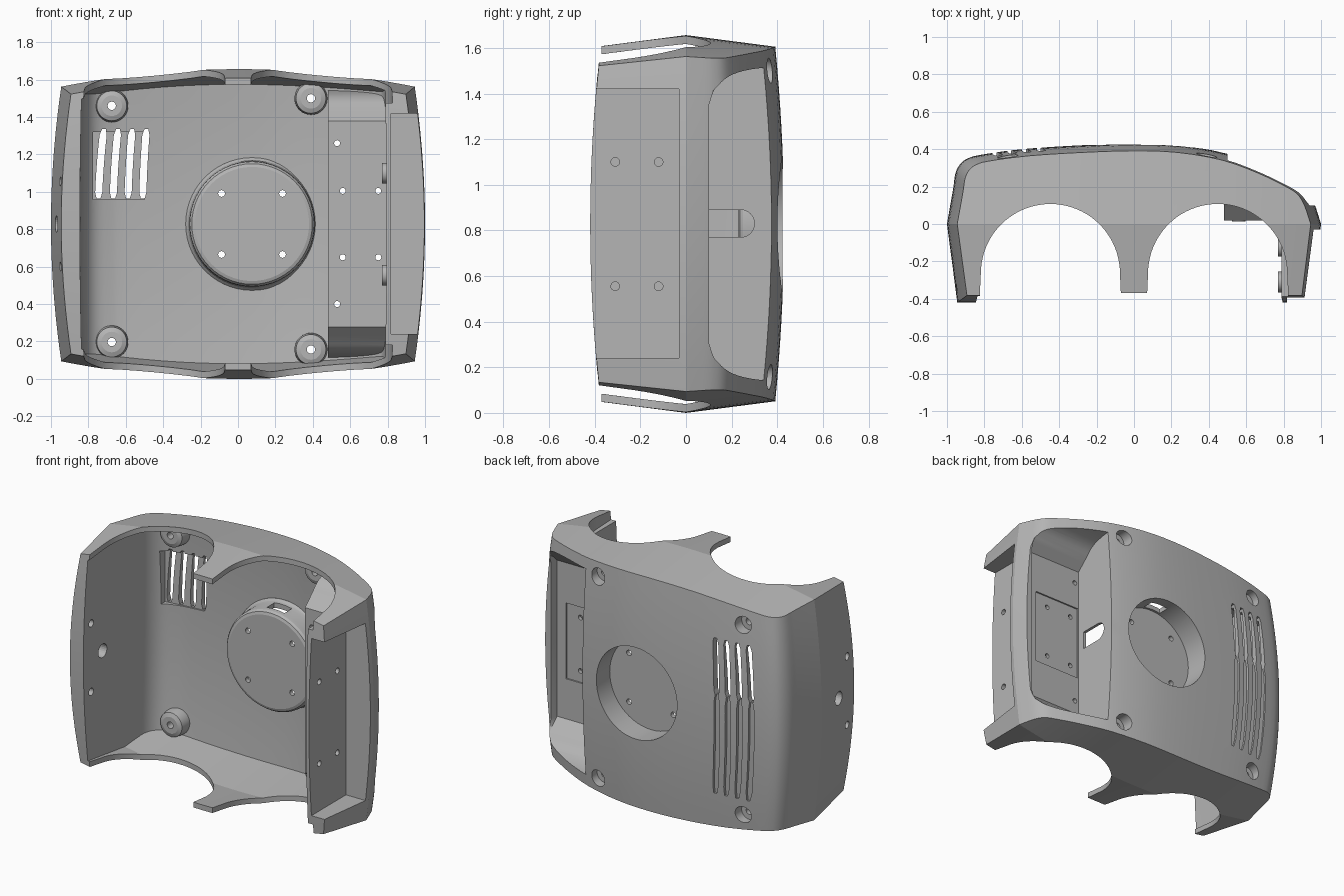
import bpy, bmesh, math
from mathutils import Vector

if "Cube" in bpy.data.objects:
    bpy.data.objects.remove(bpy.data.objects["Cube"], do_unlink=True)

MID = 0.828  # half height of the housing


def finish(name, bm):
    bmesh.ops.recalc_face_normals(bm, faces=bm.faces)
    mesh = bpy.data.meshes.new(name)
    bm.to_mesh(mesh)
    bm.free()
    obj = bpy.data.objects.new(name, mesh)
    bpy.context.scene.collection.objects.link(obj)
    return obj


def loft(name, rings):
    """Closed solid through a list of equal-length rings."""
    bm = bmesh.new()
    loops = [[bm.verts.new(p) for p in ring] for ring in rings]
    n = len(loops[0])
    for a, b in zip(loops, loops[1:]):
        for i in range(n):
            bm.faces.new((a[i], a[(i + 1) % n], b[(i + 1) % n], b[i]))
    bm.faces.new(loops[0])
    bm.faces.new(loops[-1])
    return finish(name, bm)


def place(axis, h, pts):
    """Put a 2D outline at height h on an axis."""
    if axis == "x":
        return [(h, a, b) for a, b in pts]
    if axis == "y":
        return [(a, h, b) for a, b in pts]
    return [(a, b, h) for a, b in pts]


def prism(name, axis, pts, lo, hi):
    return loft(name, [place(axis, lo, pts), place(axis, hi, pts)])


def arc(a, b, r, start=0, end=360, n=40):
    steps = n if end - start == 360 else n + 1
    angles = [math.radians(start + (end - start) * i / n) for i in range(steps)]
    return [(a + r * math.cos(t), b + r * math.sin(t)) for t in angles]


def rect(a0, a1, b0, b1):
    return [(a0, b0), (a1, b0), (a1, b1), (a0, b1)]


def rod(name, axis, a, b, r, lo, hi, n=32):
    return prism(name, axis, arc(a, b, r, n=n), lo, hi)


def smooth_curve(pts, n=3):
    """Catmull-Rom curve through the points."""
    p = [Vector(q) for q in pts]
    p = [2 * p[0] - p[1]] + p + [2 * p[-1] - p[-2]]
    out = []
    for a, b, c, d in zip(p, p[1:], p[2:], p[3:]):
        for i in range(n):
            t = i / n
            out.append(0.5 * (2 * b + (c - a) * t + (2 * a - 5 * b + 4 * c - d) * t * t
                              + (3 * b - a - 3 * c + d) * t ** 3))
    return out + [p[-2]]


def bowed_block(name, back, mid, front, front_y, bow, inset, levels=18):
    """Solid whose back, sides, top and bottom all bulge gently."""
    back = smooth_curve(back)
    f = [(q.x - back[0].x) / (back[-1].x - back[0].x) for q in back]
    rows = [[(front[0] + (front[1] - front[0]) * s, front_y) for s in f],
            [(mid[0] + (mid[1] - mid[0]) * s, 0.0) for s in f],
            [(q.x, q.y) for q in back]]
    bm = bmesh.new()
    made = {}

    def v(i, j, k):
        if (i, j, k) not in made:
            t = 2 * k / levels - 1
            x, y = rows[i][j]
            x, y = x * (1 - bow * t * t), y * (1 - 0.09 * t * t)
            h = MID - 0.105 * x * x - 0.13 * abs(y) - inset
            made[i, j, k] = bm.verts.new((x, y, MID + t * h))
        return made[i, j, k]

    cols = len(back) - 1
    for k in (0, levels):
        for i in range(2):
            for j in range(cols):
                bm.faces.new((v(i, j, k), v(i, j + 1, k), v(i + 1, j + 1, k), v(i + 1, j, k)))
    for k in range(levels):
        for i in (0, 2):
            for j in range(cols):
                bm.faces.new((v(i, j, k), v(i, j + 1, k), v(i, j + 1, k + 1), v(i, j, k + 1)))
        for j in (0, cols):
            for i in range(2):
                bm.faces.new((v(i, j, k), v(i + 1, j, k), v(i + 1, j, k + 1), v(i, j, k + 1)))
    return finish(name, bm)


def subtract(target, cutter):
    mod = target.modifiers.new("cut", "BOOLEAN")
    mod.operation, mod.solver, mod.object = "DIFFERENCE", "EXACT", cutter
    bpy.context.view_layer.objects.active = target
    bpy.ops.object.modifier_apply(modifier=mod.name)
    bpy.data.objects.remove(cutter, do_unlink=True)


# Outer body and hollow interior
shell = bowed_block("shell_housing",
                    [(-.965, .2), (-.955, .27), (-.93, .32), (-.89, .35), (-.82, .37), (-.6, .4),
                     (-.3, .42), (0, .43), (.25, .42), (.5, .375), (.7, .3), (.85, .225),
                     (.92, .18), (.955, .13), (.975, .08)],
                    (-1, 1), (-.945, .95), -.42, .055, 0)
hollow = bowed_block("hollow",
                     [(-.838, .1), (-.83, .2), (-.805, .265), (-.76, .31), (-.69, .337), (-.6, .355),
                      (-.3, .38), (0, .39), (.25, .38), (.5, .33), (.7, .25), (.775, .19), (.795, .1)],
                     (-.842, .795), (-.848, .795), -.8, .01, .035)


# Side pocket outline, mirrored about mid height
def pocket_outline(floor, grow=0):
    half = smooth_curve([(floor, .52), (.125, .59), (.17, .635), (.23, .665), (.34, .685), (.6, .7)])
    up = [(q.x - grow, MID + q.y + grow) for q in half]
    return up + [(y, 2 * MID - z) for y, z in reversed(up)]


bosses = [(-.675, 1.46), (-.675, .197), (.39, 1.5), (.39, .157)]
pocket_holes = [(x, z) for x in (.56, .75) for z in (1.005, .65)]
panel_holes = [(y, z) for y in (-.31, -.12) for z in (1.1, .555)]
CUP = (.075, MID)

# Raised parts that stand inside the hollow
cup_steps = [(.305, .23), (.322, .236), (.332, .25), (.335, .27), (.336, .34), (.342, .365),
             (.355, .38), (.356, .6)]
solids = [loft("cup", [place("y", y, arc(*CUP, r, n=56)) for r, y in cup_steps]),
          prism("pocket_box", "x", pocket_outline(.05, .03), .48, .95)]
for x, z in bosses:
    solids.append(loft("boss", [place("y", y, arc(x, z, r)) for r, y in
                                ((.055, .25), (.08, .26), (.088, .31), (.09, .7))]))
for x, z in pocket_holes:
    solids.append(rod("pocket_boss", "y", x, z, .035, .014, .035))
for y, z in panel_holes:
    solids.append(rod("panel_boss", "x", y, z, .055, .77, .81))
for s in solids:
    subtract(hollow, s)

# Thinned wall behind the vents, then the hollow itself
subtract(shell, hollow)
vent_thinning = [(-.775, .2), (-.775, .34), (-.62, .362), (-.5, .373), (-.5, .2)]
cuts = [prism("vent_thinning", "z", vent_thinning, .96, 1.32)]

# Large openings: pocket open to the side above a low rim, round well, side recess
pocket_steps = [(.5, .05), (.915, .05), (.925, .1), (1.5, .1)]
cuts += [loft("pocket", [place("x", x, pocket_outline(floor)) for x, floor in pocket_steps]),
         rod("well", "y", *CUP, .305, .26, 1, 56),
         prism("recess", "z", rect(.817, 1.5, -1, -.03), .24, 1.42),
         prism("pocket_inset", "y", rect(.505, .85, .575, 1.08), .04, .2),
         prism("pocket_slot", "x", [(.1, .77)] + arc(.24, .83, .06, -90, 90, 16) + [(.1, .89)], .45, .54),
         prism("cup_slot", "z", rect(.02, .15, .275, .35), 1.08, 1.25),
         prism("tab_trim", "z", rect(-.2, .2, -.6, -.37), -.5, 2)]

# Twin arches in the top and bottom walls
for side in (-1, 1):
    outline = [(.835, -.6)] + arc(.447, -.265, .372, 0, 180, 40) + [(.06, -.6)]
    outline = [(side * x, y) for x, y in outline]
    for lo, hi in ((1.475, 2), (-.4, 2 * MID - 1.475)):
        cuts.append(prism("arch", "z", outline, lo, hi))

# Screw holes
for x, z in bosses:
    cuts += [rod("counterbore", "y", x, z, .055, .3, .8), rod("screw_hole", "y", x, z, .022, .1, .5)]
for x, z in pocket_holes + [(.53, 1.26), (.53, .4)]:
    cuts.append(rod("pocket_hole", "y", x, z, .016, -.1, .15, 16))
for x in (-.163, .163):
    for z in (-.163, .163):
        cuts.append(rod("cup_hole", "y", CUP[0] + x, CUP[1] + z, .018, .1, .3, 16))
for y, z in panel_holes:
    cuts.append(rod("panel_hole", "x", y, z, .019, .7, .95, 16))
for y, z, r in ((-.34, .6, .024), (-.22, MID, .045), (-.34, 2 * MID - .6, .024)):
    cuts.append(rod("side_hole", "x", y, z, r, -1.3, -.7, 24))


# Vent slots: open above, engraved below
def vent(x0, z0, z1, depth):
    rings = []
    for i in range(13):
        z = z0 + (z1 - z0) * i / 12
        t = (z - MID) / MID
        w = .01 if i in (0, 12) else .019
        x = x0 * (1 - .11 * t * t)
        y = (.385 + (x0 + .72) * .1) * (1 - .09 * t * t) - depth
        rings.append(place("z", z, rect(x - w, x + w, y, .8)))
    return loft("vent", rings)


for i in range(4):
    x0 = -.748 + .079 * i
    cuts += [vent(x0, .965, 1.335, .15), vent(x0, .3, .968, .015)]

for c in cuts:
    subtract(shell, c)

# Plain grey finish
grey = bpy.data.materials.new("plain_grey")
grey.use_nodes = True
color = (.46, .46, .46, 1)
grey.diffuse_color = color
grey.node_tree.nodes["Principled BSDF"].inputs["Base Color"].default_value = color
shell.data.materials.clear()
shell.data.materials.append(grey)
for face in shell.data.polygons:
    face.material_index = 0

bpy.ops.object.select_all(action="DESELECT")
shell.select_set(True)
bpy.context.view_layer.objects.active = shell
bpy.ops.object.shade_smooth_by_angle(angle=math.radians(14))
